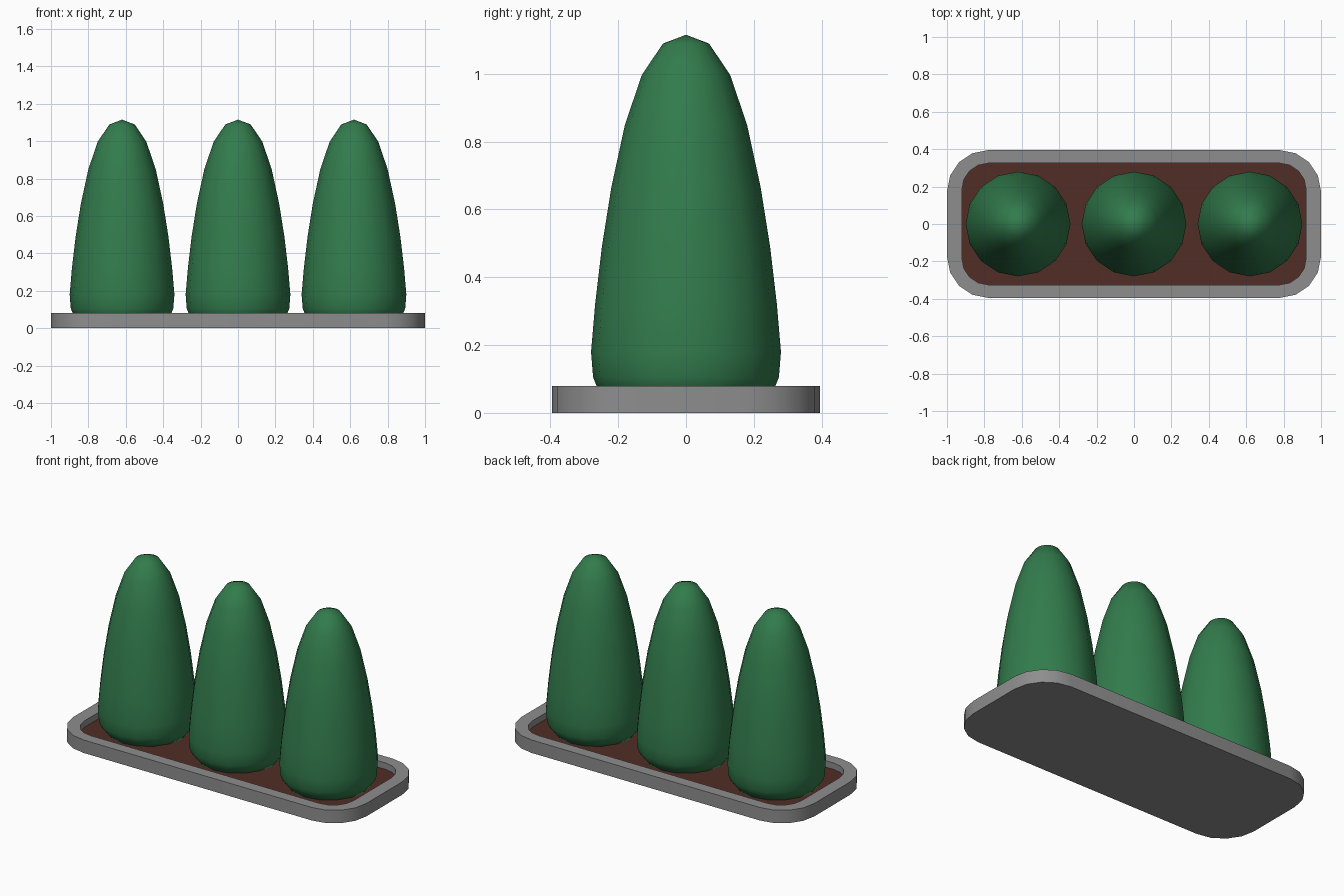
import bpy, bmesh, math

if "Cube" in bpy.data.objects:
    bpy.data.objects.remove(bpy.data.objects["Cube"])


def material(name, rgb):
    m = bpy.data.materials.new(name)
    m.diffuse_color = (*rgb, 1.0)
    m.use_nodes = True
    m.node_tree.nodes["Principled BSDF"].inputs["Base Color"].default_value = m.diffuse_color
    return m


STONE = material("grey stone", (0.27, 0.27, 0.27))
SOIL = material("brown soil", (0.08, 0.027, 0.018))
LEAF = material("leaf green", (0.032, 0.20, 0.073))


def rounded_rect(hx, hy, r, seg=4):
    """Outline of a rounded rectangle, counter-clockwise."""
    pts = []
    for q, (sx, sy) in enumerate([(1, 1), (-1, 1), (-1, -1), (1, -1)]):
        for i in range(seg + 1):
            a = math.pi / 2 * (q + i / seg)
            pts.append((sx * (hx - r) + r * math.cos(a),
                        sy * (hy - r) + r * math.sin(a)))
    return pts


def finish(name, bm, mat, angle):
    bmesh.ops.recalc_face_normals(bm, faces=bm.faces)
    me = bpy.data.meshes.new(name)
    bm.to_mesh(me)
    bm.free()
    me.materials.append(mat)
    ob = bpy.data.objects.new(name, me)
    bpy.context.collection.objects.link(ob)
    bpy.context.view_layer.objects.active = ob
    ob.select_set(True)
    bpy.ops.object.shade_smooth_by_angle(angle=math.radians(angle))
    ob.select_set(False)
    return ob


def loft(bm, rings):
    """Join closed rings of equal length with quads."""
    n = len(rings[0])
    for a, b in zip(rings, rings[1:]):
        for i in range(n):
            j = (i + 1) % n
            bm.faces.new((a[i], a[j], b[j], b[i]))


# Tray: rounded curb with a recess
SOIL_Z = 0.04
outer = rounded_rect(1.0, 0.395, 0.22)
inner = rounded_rect(0.92, 0.325, 0.14)
bm = bmesh.new()
rings = [[bm.verts.new((x, y, z)) for x, y in pts]
         for pts, z in [(outer, 0), (outer, 0.08), (inner, 0.08), (inner, SOIL_Z)]]
loft(bm, rings)
bm.faces.new(rings[0][::-1])
finish("tray", bm, STONE, 40)

# Soil bed filling the recess
bm = bmesh.new()
bm.faces.new([bm.verts.new((x, y, SOIL_Z)) for x, y in inner])
soil = finish("soil", bm, SOIL, 40)

# Bushes: turned profile (radius, height)
PROFILE = [(0.235, SOIL_Z), (0.262, 0.075), (0.274, 0.105), (0.28, 0.18),
           (0.268, 0.32), (0.248, 0.49), (0.22, 0.666), (0.18, 0.85),
           (0.13, 0.997), (0.068, 1.089)]
SIDES = 16
for k, name in enumerate(["left_bush", "middle_bush", "right_bush"]):
    bm = bmesh.new()
    cx = (k - 1) * 0.62
    rings = [[bm.verts.new((cx + r * math.cos(2 * math.pi * i / SIDES),
                            r * math.sin(2 * math.pi * i / SIDES), z))
              for i in range(SIDES)] for r, z in PROFILE]
    loft(bm, rings)
    tip = bm.verts.new((cx, 0, 1.115))
    top = rings[-1]
    for i in range(SIDES):
        bm.faces.new((top[i], top[(i + 1) % SIDES], tip))
    bm.faces.new(rings[0][::-1])
    finish(name, bm, LEAF, 60)
